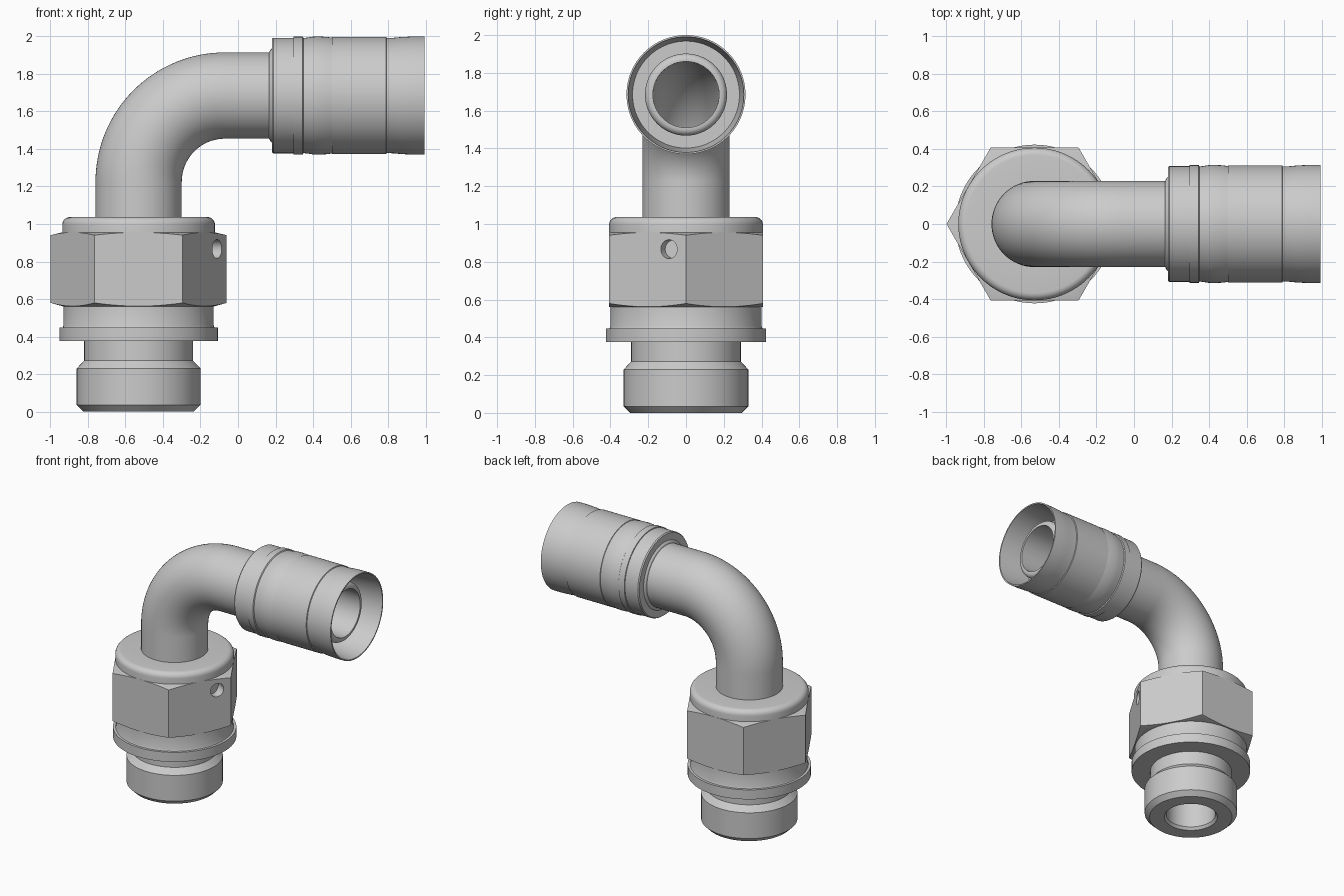
import bpy, bmesh, math
from mathutils import Matrix, Vector

cube = bpy.data.objects.get("Cube")
if cube:
    bpy.data.objects.remove(cube)

AX = -0.53      # x of the upright axis
PIPE_Z = 1.685  # height of the level axis
BEND = 0.46     # centre-line radius of the bend
BORE = 0.175
SEG = 96

steel = bpy.data.materials.new("steel_grey")
steel.use_nodes = True
GREY = (0.6, 0.6, 0.6, 1)
steel.diffuse_color = GREY
steel.node_tree.nodes["Principled BSDF"].inputs["Base Color"].default_value = GREY


def finish(bm, name):
    bmesh.ops.remove_doubles(bm, verts=bm.verts, dist=1e-5)
    bmesh.ops.recalc_face_normals(bm, faces=bm.faces)
    mesh = bpy.data.meshes.new(name)
    bm.to_mesh(mesh)
    bm.free()
    obj = bpy.data.objects.new(name, mesh)
    bpy.context.collection.objects.link(obj)
    mesh.materials.append(steel)
    return obj


def smooth(obj):
    bpy.ops.object.select_all(action='DESELECT')
    obj.select_set(True)
    bpy.context.view_layer.objects.active = obj
    bpy.ops.object.shade_smooth_by_angle(angle=math.radians(25))


def revolve(name, profile, matrix):
    """Spin a closed (radius, height) outline round local z."""
    bm = bmesh.new()
    vs = [bm.verts.new((r, 0, h)) for r, h in profile]
    edges = [bm.edges.new((a, b)) for a, b in zip(vs, vs[1:] + vs[:1])]
    bmesh.ops.spin(bm, geom=vs + edges, cent=(0, 0, 0), axis=(0, 0, 1),
                   angle=math.tau, steps=SEG)
    bm.transform(matrix)
    return finish(bm, name)


def rounded(r, h, rad, steps=6):
    """Outline points of a rounded upper outer corner."""
    return [(r - rad + rad * math.cos(t), h - rad + rad * math.sin(t))
            for t in (i * math.pi / 2 / steps for i in range(steps + 1))]


def boolean(obj, cutter, operation):
    mod = obj.modifiers.new("cut", 'BOOLEAN')
    mod.object, mod.operation, mod.solver = cutter, operation, 'EXACT'
    bpy.context.view_layer.objects.active = obj
    bpy.ops.object.modifier_apply(modifier=mod.name)
    bpy.data.objects.remove(cutter)


upright = Matrix.Translation((AX, 0, 0))
level = Matrix.Translation((0, 0, PIPE_Z)) @ Matrix.Rotation(math.pi / 2, 4, 'Y')

# Threaded stud with neck, sealing flange and collar
smooth(revolve("threaded_stud", [
    (0.19, 0), (0.295, 0), (0.33, 0.035), (0.33, 0.23), (0.29, 0.272),
    (0.29, 0.375), (0.423, 0.375), (0.423, 0.447), (0.405, 0.447),
    (0.40, 0.46), (0.40, 0.57), (0.36, 0.57), (0.36, 0.6), (BORE, 0.6),
    (BORE, 0.02)], upright))

# Rounded cap above the nut
smooth(revolve("nut_cap", [(0.226, 0.6), (0.37, 0.6), (0.37, 0.945),
                           (0.407, 0.945)] + rounded(0.407, 1.037, 0.04)
               + [(0.226, 1.037)], upright))

# Hexagonal nut: prism trimmed by a chamfered ring, with a blind pin hole
bm = bmesh.new()
bmesh.ops.create_cone(bm, cap_ends=True, segments=6, radius1=0.47, radius2=0.47,
                      depth=0.6, matrix=Matrix.Translation((AX, 0, 0.76))
                      @ Matrix.Rotation(math.pi / 2, 4, 'Z'))
# put a pair of corners on the x axis
if max(v.co.x for v in bm.verts) < AX + 0.46:
    bmesh.ops.rotate(bm, verts=bm.verts, cent=(AX, 0, 0),
                     matrix=Matrix.Rotation(math.pi / 6, 3, 'Z'))
nut = finish(bm, "hex_nut")
ring = revolve("chamfer_ring", [(0.35, 0.56), (0.40, 0.56), (0.48, 0.582),
                                (0.48, 0.938), (0.40, 0.957), (0.35, 0.957)], upright)
boolean(nut, ring, 'INTERSECT')
normal = Vector((math.cos(math.pi / 6), -0.5, 0))
bm = bmesh.new()
bmesh.ops.create_cone(bm, cap_ends=True, segments=32, radius1=0.05, radius2=0.05,
                      depth=0.2, matrix=Matrix.Translation((-0.112, -0.09, 0.867))
                      @ normal.to_track_quat('Z', 'Y').to_matrix().to_4x4())
boolean(nut, finish(bm, "pin_cutter"), 'DIFFERENCE')
smooth(nut)

# Bent pipe: outer and inner walls carried up, round the bend and along
bm = bmesh.new()
for radius in (0.23, BORE):
    circle = bmesh.ops.create_circle(bm, segments=64, radius=radius,
                                     matrix=Matrix.Translation((AX, 0, 0.6)))
    loop = list({e for v in circle["verts"] for e in v.link_edges})

    def carry(edges, offset):
        geom = bmesh.ops.extrude_edge_only(bm, edges=edges)["geom"]
        bmesh.ops.translate(bm, vec=offset,
                            verts=[g for g in geom if isinstance(g, bmesh.types.BMVert)])
        return [g for g in geom if isinstance(g, bmesh.types.BMEdge)
                and all(v in geom for v in g.verts)]

    loop = carry(loop, (0, 0, PIPE_Z - BEND - 0.6))
    turned = bmesh.ops.spin(bm, geom=loop, cent=(AX + BEND, 0, PIPE_Z - BEND),
                            axis=(0, 1, 0), angle=math.pi / 2, steps=32)
    loop = [g for g in turned["geom_last"] if isinstance(g, bmesh.types.BMEdge)]
    carry(loop, (0.4 - AX - BEND, 0, 0))
smooth(finish(bm, "bent_pipe"))

# Hose nipple inside the socket, with a rounded tip
smooth(revolve("hose_nipple", [(BORE, 0.4), (0.217, 0.4)]
               + rounded(0.217, 0.9, 0.035) + [(BORE, 0.9)], level))

# Crimped socket: stepped outside, flared thin lip, recessed floor
smooth(revolve("crimped_socket", [
    (0.226, 0.165), (0.24, 0.17), (0.25, 0.18), (0.302, 0.18), (0.308, 0.188),
    (0.308, 0.295), (0.314, 0.297), (0.314, 0.345), (0.307, 0.35), (0.309, 0.37),
    (0.314, 0.40), (0.315, 0.43), (0.313, 0.47), (0.309, 0.50), (0.313, 0.502),
    (0.313, 0.79), (0.307, 0.793), (0.308, 0.83), (0.312, 0.87), (0.315, 0.93),
    (0.315, 0.995), (0.306, 0.995), (0.283, 0.75), (0.21, 0.75), (0.21, 0.42),
    (0.226, 0.38)], level))
